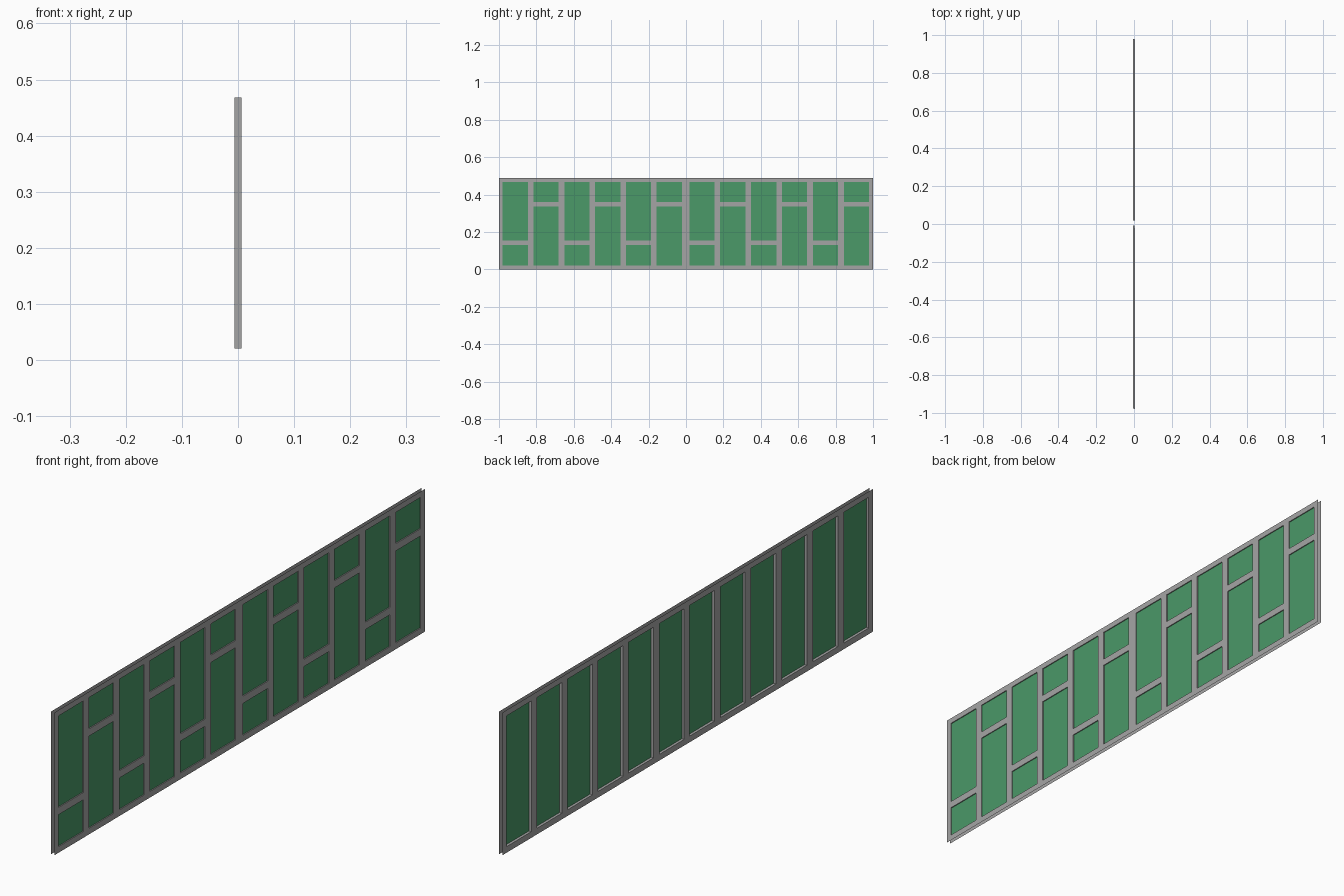
import bpy, bmesh

if "Cube" in bpy.data.objects:
    bpy.data.objects.remove(bpy.data.objects["Cube"])

T = 0.0065          # half thickness of the panel
GX = 0.003          # plane of the green infill
H = 0.488           # overall height
Z0, Z1 = 0.021, 0.468   # opening height
WIN = 0.1345        # window width


def material(name, rgb):
    m = bpy.data.materials.new(name)
    m.diffuse_color = (*rgb, 1)
    m.use_nodes = True
    m.node_tree.nodes["Principled BSDF"].inputs["Base Color"].default_value = m.diffuse_color
    return m


grey = material("grey_frame", (0.376, 0.376, 0.376))
green = material("green_glass", (0.069, 0.319, 0.138))


def finish(name, bm, mat):
    me = bpy.data.meshes.new(name)
    bm.to_mesh(me)
    bm.free()
    me.materials.append(mat)
    bpy.context.collection.objects.link(bpy.data.objects.new(name, me))


def quad(bm, pts, normal):
    f = bm.faces.new([bm.verts.new(p) for p in pts])
    f.normal_update()
    if f.normal[normal[0]] * normal[1] < 0:
        f.normal_flip()


def face_x(bm, x, y0, y1, z0, z1, s):
    quad(bm, [(x, y0, z0), (x, y1, z0), (x, y1, z1), (x, y0, z1)], (0, s))


def face_y(bm, y, x0, x1, z0, z1, s):
    quad(bm, [(x0, y, z0), (x1, y, z0), (x1, y, z1), (x0, y, z1)], (1, s))


def face_z(bm, z, x0, x1, y0, y1, s):
    quad(bm, [(x0, y0, z), (x1, y0, z), (x1, y1, z), (x0, y1, z)], (2, s))


def build_side(name, x, halves):
    """Thin sheet with two wide openings, their inner walls and the posts between windows."""
    s = 1 if x > 0 else -1
    (a0, a1), (b0, b1) = halves
    bm = bmesh.new()
    # outer border and middle post, open at the outer edge
    face_x(bm, x, -1, 1, 0, Z0, s)
    face_x(bm, x, -1, 1, Z1, H, s)
    for y0, y1 in ((-1, a0), (a1, b0), (b1, 1)):
        face_x(bm, x, y0, y1, Z0, Z1, s)
    # walls inside the openings
    for y0, y1 in halves:
        face_z(bm, Z0, GX, x, y0, y1, 1)
        face_z(bm, Z1, GX, x, y0, y1, -1)
        face_y(bm, y0, GX, x, Z0, Z1, 1)
        face_y(bm, y1, GX, x, Z0, Z1, -1)
    finish(name + "_frame", bm, grey)

    bm = bmesh.new()
    windows = []
    for y0, y1 in halves:
        step = (y1 - y0 - WIN) / 5
        for i in range(6):
            w0 = y0 + i * step
            windows.append((w0, w0 + WIN))
            if i < 5:
                p0, p1 = w0 + WIN, w0 + step
                face_x(bm, x, p0, p1, Z0, Z1, s)
                face_y(bm, p0, GX, x, Z0, Z1, -1)
                face_y(bm, p1, GX, x, Z0, Z1, 1)
    finish(name + "_posts", bm, grey)
    return windows


windows = build_side("front_side", T, ((-0.98, -0.022), (0.018, 0.978)))
build_side("back_side", -T, ((-0.978, -0.009), (0.019, 0.98)))

# cross bars, alternating low and high, on the +x side only
bm = bmesh.new()
for i, (y0, y1) in enumerate(windows):
    z0, z1 = (0.13, 0.155) if i % 2 == 0 else (0.336, 0.361)
    face_x(bm, T, y0, y1, z0, z1, 1)
    face_z(bm, z0, GX, T, y0, y1, -1)
    face_z(bm, z1, GX, T, y0, y1, 1)
finish("cross_bars", bm, grey)

# green infill, one sheet per window row
bm = bmesh.new()
face_x(bm, GX, -0.98, -0.009, Z0, Z1, 1)
face_x(bm, GX, 0.018, 0.98, Z0, Z1, 1)
face_x(bm, GX - 0.0004, -0.98, -0.009, Z0, Z1, -1)
face_x(bm, GX - 0.0004, 0.018, 0.98, Z0, Z1, -1)
finish("green_panes", bm, green)
